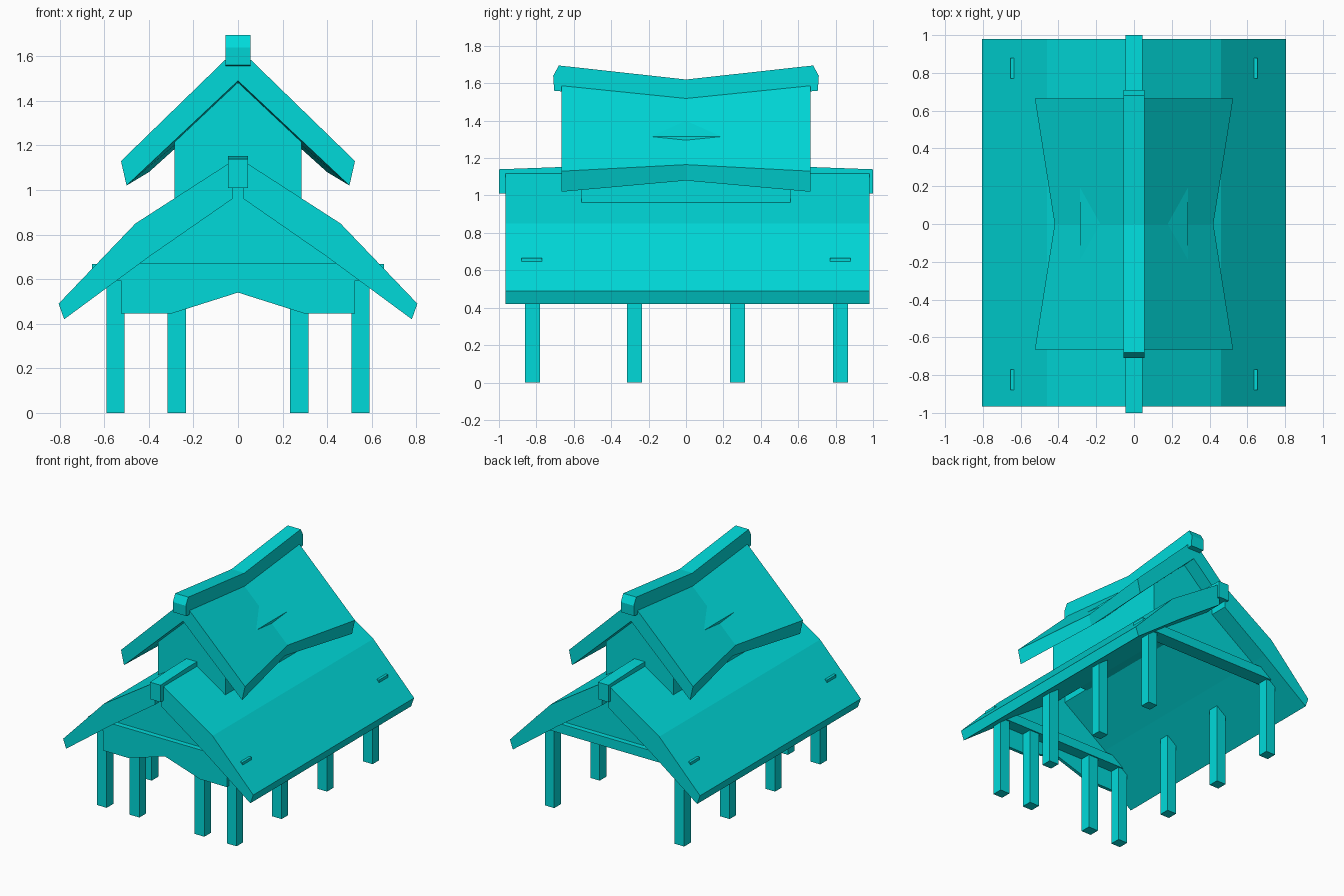
import bpy, bmesh

if "Cube" in bpy.data.objects:
    bpy.data.objects.remove(bpy.data.objects["Cube"])

mat = bpy.data.materials.new("teal")
mat.diffuse_color = (0.0, 0.7, 0.7, 1)
mat.use_nodes = True
mat.node_tree.nodes["Principled BSDF"].inputs["Base Color"].default_value = mat.diffuse_color


def loft(name, sections):
    """Join matching closed rings of 3D points into a capped solid."""
    bm = bmesh.new()
    rings = [[bm.verts.new(p) for p in ring] for ring in sections]
    n = len(rings[0])
    for a, b in zip(rings, rings[1:]):
        for i in range(n):
            j = (i + 1) % n
            bm.faces.new((a[i], a[j], b[j], b[i]))
    bm.faces.new(rings[0])
    bm.faces.new(rings[-1])
    bmesh.ops.recalc_face_normals(bm, faces=bm.faces)
    me = bpy.data.meshes.new(name)
    bm.to_mesh(me)
    bm.free()
    ob = bpy.data.objects.new(name, me)
    bpy.context.collection.objects.link(ob)
    me.materials.append(mat)
    return ob


def along_y(name, profile, y0, y1):
    return loft(name, [[(x, y, z) for x, z in profile] for y in (y0, y1)])


def along_x(name, profile, half):
    return loft(name, [[(x, y, z) for y, z in profile] for x in (-half, half)])


def box(name, x0, x1, y0, y1, z0, z1):
    return along_y(name, [(x0, z0), (x1, z0), (x1, z1), (x0, z1)], y0, y1)


def both_sides(half):
    """Complete a right-hand outline with its mirror image."""
    return half + [(-x, z) for x, z in reversed(half) if x > 0]


# Posts: two rows of four, plus two inner ones at the front
for s in (-1, 1):
    for y in (-0.82, -0.275, 0.275, 0.825):
        box("outer_post", s * 0.55 - 0.04, s * 0.55 + 0.04, y - 0.04, y + 0.04, 0, 0.64)
    box("front_inner_post", s * 0.275 - 0.042, s * 0.275 + 0.042, -0.86, -0.78, 0, 0.62)

# Cross beams and gable walls at both ends
gable = both_sides([(0.5, 0.62), (0.5, 0.66), (0.42, 0.72), (0.03, 1.02)])
for s in (-1, 1):
    box("cross_beam", -0.655, 0.655, s * 0.825 - 0.055, s * 0.825 + 0.055, 0.595, 0.667)
    along_y("gable_wall", gable, s * 0.80, s * 0.84)

# Front apron panel with peaked lower edge
along_y("front_panel", both_sides([(0, 0.54), (0.30, 0.445), (0.525, 0.445),
                                   (0.525, 0.64), (0.46, 0.67)]), -0.885, -0.86)

# Lower roof: two bent slabs
slab = [(0.025, 1.13), (0.46, 0.85), (0.805, 0.49), (0.78, 0.42), (0.40, 0.70), (0.025, 0.96)]
for s in (-1, 1):
    along_y("lower_roof", [(s * x, z) for x, z in slab], -0.965, 0.98)
along_x("lower_ridge", [(-1, 1.01), (-1, 1.14), (-0.67, 1.152), (0.67, 1.152),
                        (1, 1.14), (1, 1.01)], 0.045)

# Upper storey walls
along_y("upper_walls", both_sides([(0.285, 0.955), (0.285, 1.315), (0, 1.54)]), -0.56, 0.56)

# Upper roof: swept ends, narrower and lower in the middle
end = [(0, 1.64), (0.525, 1.13), (0.5, 1.02), (0, 1.49)]
mid = [(0, 1.572), (0.42, 1.165), (0.40, 1.08), (0, 1.44)]
for s in (-1, 1):
    loft("upper_roof", [[(s * x, y, z) for x, z in prof]
                        for y, prof in ((-0.665, end), (0, mid), (0.665, end))])
along_x("upper_ridge", [(-0.68, 1.695), (0, 1.62), (0.68, 1.695), (0.71, 1.64), (0.705, 1.56),
                        (0, 1.50), (-0.705, 1.56), (-0.71, 1.64)], 0.055)
